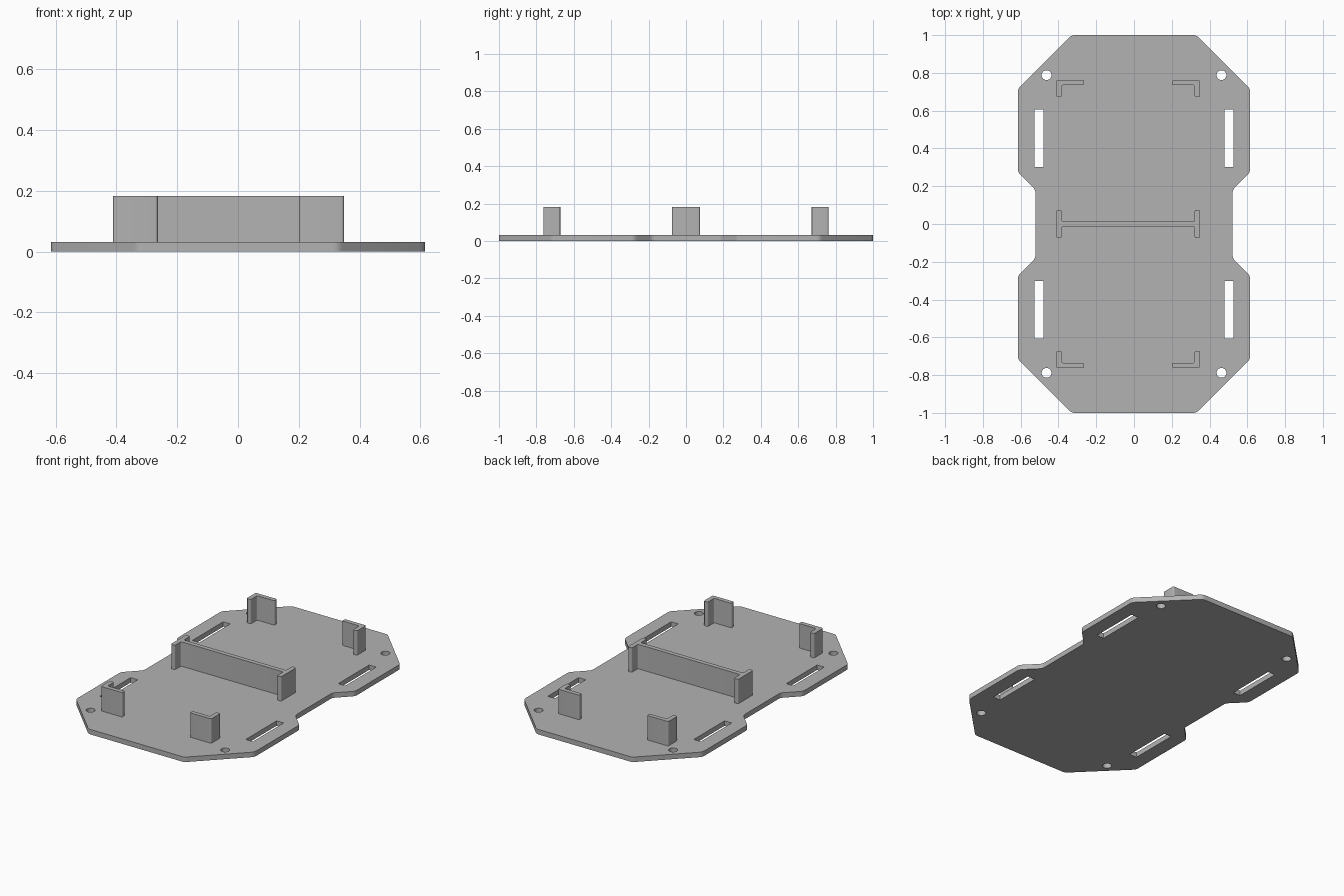
import bpy, bmesh, math
from mathutils import Vector

cube = bpy.data.objects.get("Cube")
if cube:
    bpy.data.objects.remove(cube, do_unlink=True)

GREY = (0.45, 0.45, 0.45, 1)
grey = bpy.data.materials.new("matte grey")
grey.use_nodes = True
grey.diffuse_color = GREY
grey.node_tree.nodes["Principled BSDF"].inputs["Base Color"].default_value = GREY

PLATE, TOP = 0.031, 0.183    # plate thickness, post top
SHIFT = -0.031               # posts sit slightly off centre


def fillet(points, trim, steps=5):
    """Round every corner of a closed outline."""
    pts = [Vector(p) for p in points]
    out = []
    for i, p in enumerate(pts):
        a = p + (pts[i - 1] - p).normalized() * trim
        b = p + (pts[(i + 1) % len(pts)] - p).normalized() * trim
        for k in range(steps + 1):
            t = k / steps
            out.append(a * (1 - t) ** 2 + p * 2 * t * (1 - t) + b * t * t)
    return out


def extrude(name, loops, z0, z1):
    """Extrude flat outlines (inner loops become holes) from z0 to z1."""
    curve = bpy.data.curves.new(name, 'CURVE')
    curve.dimensions = '2D'
    curve.fill_mode = 'BOTH'
    curve.extrude = (z1 - z0) / 2
    for loop in loops:
        spline = curve.splines.new('POLY')
        spline.points.add(len(loop) - 1)
        for point, co in zip(spline.points, loop):
            point.co = (co[0], co[1], 0, 1)
        spline.use_cyclic_u = True
    ob = bpy.data.objects.new(name, curve)
    bpy.context.collection.objects.link(ob)
    bpy.ops.object.select_all(action='DESELECT')
    ob.select_set(True)
    bpy.context.view_layer.objects.active = ob
    bpy.ops.object.convert(target='MESH')
    ob = bpy.context.object
    ob.name = name
    bm = bmesh.new()
    bm.from_mesh(ob.data)
    bmesh.ops.translate(bm, vec=(0, 0, (z0 + z1) / 2), verts=bm.verts)
    bmesh.ops.remove_doubles(bm, verts=bm.verts, dist=0.0001)
    bmesh.ops.recalc_face_normals(bm, faces=bm.faces)
    bm.to_mesh(ob.data)
    bm.free()
    ob.data.materials.clear()
    ob.data.materials.append(grey)
    bpy.ops.object.shade_smooth_by_angle(angle=math.radians(30))
    return ob


def mirrored(quarter):
    """Complete a quarter outline, given from +y round to +x, to all four."""
    half = quarter + [(x, -y) for x, y in reversed(quarter)]
    return half + [(-x, y) for x, y in reversed(half)]


# Base plate with four strap slots and four screw holes
loops = [fillet(mirrored([(0.33, 1), (0.615, 0.715), (0.615, 0.275), (0.522, 0.182)]), 0.018)]
for sx in (-1, 1):
    for sy in (-1, 1):
        loops.append([(sx * x, sy * y) for x, y in
                      ((0.478, 0.303), (0.527, 0.303), (0.527, 0.607), (0.478, 0.607))])
        loops.append([(sx * 0.463 + 0.026 * math.cos(a), sy * 0.788 + 0.026 * math.sin(a))
                      for a in (math.tau * k / 32 for k in range(32))])
extrude("base_plate", loops, 0, PLATE)

# L-shaped corner brackets
ell = fillet([(0.38, 0.762), (0.233, 0.762), (0.233, 0.735),
              (0.352, 0.735), (0.352, 0.672), (0.38, 0.672)], 0.01)
for side, sx in (("left", 1), ("right", -1)):
    for end, sy in (("front", -1), ("back", 1)):
        extrude(f"{end}_{side}_bracket", [[(sx * x + SHIFT, sy * y) for x, y in ell]], PLATE, TOP)

# Central divider with end flanges
beam = fillet(mirrored([(0.352, 0.014), (0.352, 0.075), (0.38, 0.075)]), 0.01)
extrude("centre_divider", [[(x + SHIFT, y) for x, y in beam]], PLATE, TOP)
